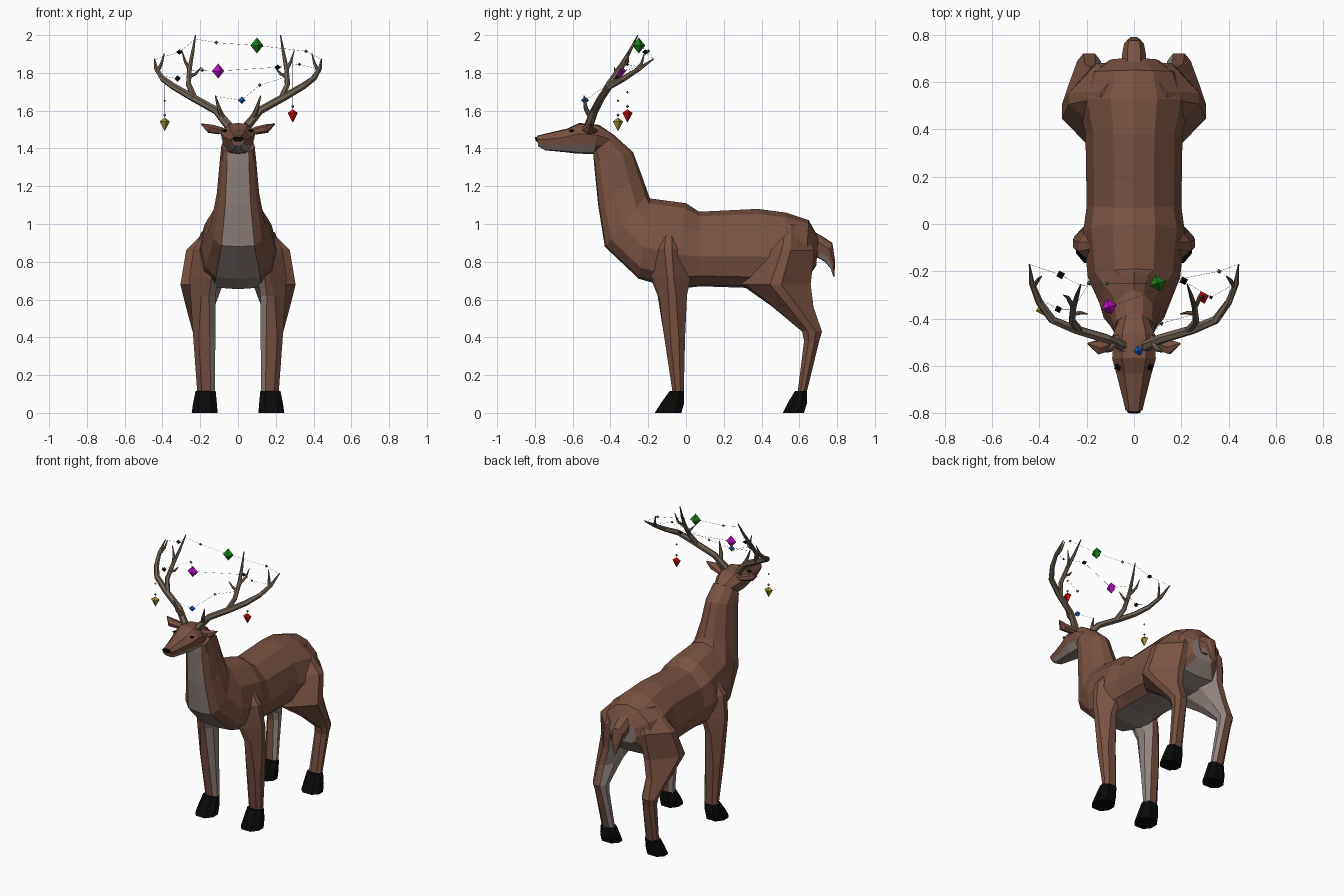
import bpy, bmesh
from math import sin, cos, pi
from mathutils import Vector as V

if "Cube" in bpy.data.objects:
    bpy.data.objects.remove(bpy.data.objects["Cube"])


def mat(name, r, g, b):
    m = bpy.data.materials.new(name)
    m.diffuse_color = (r, g, b, 1)
    m.use_nodes = True
    m.node_tree.nodes["Principled BSDF"].inputs["Base Color"].default_value = m.diffuse_color
    return m


BROWN = mat("brown_coat", 0.19, 0.083, 0.053)
PALE = mat("pale_coat", 0.29, 0.23, 0.21)
BLACK = mat("black", 0.003, 0.003, 0.003)
HORN = mat("horn", 0.17, 0.125, 0.09)
GREY = mat("grey_bead", 0.25, 0.25, 0.25)
RED, GREEN = mat("red", 0.6, 0.003, 0.003), mat("green", 0.01, 0.22, 0.01)
BLUE, PURPLE = mat("blue", 0.01, 0.12, 0.6), mat("purple", 0.5, 0.005, 0.6)
YELLOW = mat("yellow", 0.4, 0.3, 0.03)


def finish(name, bm, mats):
    bmesh.ops.recalc_face_normals(bm, faces=bm.faces)
    me = bpy.data.meshes.new(name)
    bm.to_mesh(me)
    bm.free()
    for m in mats:
        me.materials.append(m)
    ob = bpy.data.objects.new(name, me)
    bpy.context.collection.objects.link(ob)
    return ob


def loft(name, rings, mats, pale=(), pale_from=0):
    """Skin a list of rings; segments listed in pale take the second material."""
    bm = bmesh.new()
    vs = [[bm.verts.new(p) for p in r] for r in rings]
    n = len(vs[0])
    for k, (a, b) in enumerate(zip(vs, vs[1:])):
        for i in range(n):
            j = (i + 1) % n
            bm.faces.new((a[i], a[j], b[j], b[i])).material_index = int(i in pale and k >= pale_from)
    bm.faces.new(vs[0]).material_index = int(bool(pale) and not pale_from)
    bm.faces.new(vs[-1])
    return finish(name, bm, mats)


def section(ty, tz, by, bz, w, half):
    """Symmetric ring between a top point and a bottom point."""
    right = [(x * w, ty + (by - ty) * t, tz + (bz - tz) * t) for t, x in half]
    return right + [(-x, y, z) for x, y, z in right[-2:0:-1]]


def leg_ring(side, z, y0, y1, x0, x1, bulge=0.0):
    """Chamfered box ring: front, outer, back, inner; bulge rounds the outer side."""
    c, e = .3 + bulge * .12, .75 - bulge * .3
    cut = ((.25, 0), (e, bulge * .08), (1, c), (1, 1 - c), (e, 1), (.25, 1), (0, .7), (0, .3))
    return [(side * (x0 + (x1 - x0) * u), y0 + (y1 - y0) * v, z) for u, v in cut]


def tube(name, pts, radii, m, n=6, flat=1.0):
    pts = [V(p) for p in pts]
    rings = []
    for i, (p, r) in enumerate(zip(pts, radii)):
        d = (pts[min(i + 1, len(pts) - 1)] - pts[max(i - 1, 0)]).normalized()
        a = d.cross(V((0.3, 1, 0.1))).normalized()
        b = d.cross(a)
        rings.append([p + r * (a * cos(k * 2 * pi / n) * flat + b * sin(k * 2 * pi / n)) for k in range(n)])
    return loft(name, rings, [m])


def gem(name, p, r, h, m, drop=0.0):
    """Octahedron, with its waist raised for hanging drops."""
    bm = bmesh.new()
    x, y, z = p
    ring = [bm.verts.new((x + r * cos(k * pi / 2 + .3), y + r * sin(k * pi / 2 + .3), z + drop)) for k in range(4)]
    for tip in (bm.verts.new((x, y, z + h)), bm.verts.new((x, y, z - h))):
        for k in range(4):
            bm.faces.new((ring[k], ring[(k + 1) % 4], tip))
    return finish(name, bm, [m])


# Torso and neck, rump to throat
half = ((0, 0), (.06, .42), (.27, .84), (.6, 1), (.86, .88), (.98, .6), (1, 0))
trunk = [(.70, .93, .69, .78, .10), (.65, 1.02, .63, .69, .19), (.53, 1.06, .52, .66, .235),
         (.38, 1.08, .38, .66, .205), (.07, 1.065, .08, .67, .20), (0, 1.11, -.06, .655, .215),
         (-.19, 1.135, -.25, .71, .195), (-.2, 1.16, -.43, .88, .145), (-.235, 1.26, -.465, 1.10, .112),
         (-.28, 1.38, -.488, 1.33, .095), (-.38, 1.47, -.49, 1.38, .088)]
loft("torso_and_neck", [section(*s, half) for s in trunk], [BROWN, PALE], (5, 6))

# Head, back of skull to muzzle
hhalf = ((0, 0), (.04, .55), (.35, 1), (.7, .85), (.96, .5), (1, 0))
head = [(-.38, 1.47, -.43, 1.40, .06), (-.46, 1.525, -.49, 1.37, .09), (-.565, 1.535, -.58, 1.373, .092),
        (-.63, 1.505, -.64, 1.38, .074), (-.75, 1.477, -.745, 1.39, .045), (-.79, 1.467, -.783, 1.412, .036)]
loft("head", [section(*s, hhalf) for s in head], [BROWN, PALE], (3, 4, 5, 6), 1)
loft("nose", [section(-.78, 1.463, -.775, 1.437, .034, hhalf),
              section(-.80, 1.46, -.795, 1.437, .026, hhalf)], [BLACK])

# Tail
tail = [(.66, .97, .66, .84, .05), (.73, .93, .70, .82, .05), (.775, .90, .735, .80, .042),
        (.79, .80, .765, .765, .025), (.785, .72, .78, .722, .006)]
loft("tail", [section(*s, hhalf) for s in tail], [BROWN, PALE], (3, 4, 5, 6), 1)

# Legs: z, front y, back y, inner x, outer x, bulge
front = [(1.03, -.14, -.03, .05, .125, 1), (.87, -.22, .03, .07, .235, 1), (.72, -.19, .025, .10, .257, 1),
         (.62, -.15, .005, .12, .252, .6), (.40, -.115, -.005, .12, .237), (.10, -.07, -.012, .122, .215)]
hind = [(1.0, .47, .62, .04, .14, 1), (.86, .38, .68, .06, .275, 1), (.68, .29, .66, .08, .305, 1),
        (.56, .46, .675, .125, .275, .7), (.43, .615, .72, .14, .24), (.38, .625, .705, .14, .23),
        (.10, .59, .637, .125, .215)]
for s, tag in ((1, "right"), (-1, "left")):
    for kind, spec, heel, toe in (("front", front, -.01, .155), ("hind", hind, .64, .128)):
        loft(f"{kind}_leg_{tag}", [leg_ring(s, *r) for r in spec], [BROWN, PALE], (5, 6, 7), 1)
        loft(f"{kind}_hoof_{tag}", [leg_ring(s, 0, heel - toe, heel - .015, .108, .245),
                                    leg_ring(s, .05, heel - toe * .8, heel, .112, .238),
                                    leg_ring(s, .115, heel - toe * .5, heel, .118, .225)], [BLACK])

    # Ears and eyes
    tube(f"ear_{tag}", [(s * .06, -.48, 1.49), (s * .10, -.505, 1.495), (s * .15, -.52, 1.505), (s * .195, -.505, 1.53)],
         (.018, .03, .034, .004), BROWN, 6, .7)
    gem(f"eye_{tag}", (s * .068, -.605, 1.494), .017, .009, BLACK)

    # Antlers: main beam then tines
    beams = {
        "beam": ([(.05, -.515, 1.52), (.115, -.485, 1.60), (.25, -.445, 1.675), (.345, -.405, 1.73),
                  (.40, -.33, 1.77), (.432, -.25, 1.82), (.442, -.17, 1.875)], (.024, .021, .02, .018, .016, .012, .003)),
        "brow_tine": ([(.08, -.50, 1.56), (.10, -.53, 1.61), (.12, -.54, 1.68)], (.016, .012, .003)),
        "middle_tine": ([(.23, -.45, 1.665), (.262, -.41, 1.74), (.257, -.355, 1.82), (.24, -.30, 1.91),
                         (.225, -.255, 2.0)], (.017, .015, .013, .009, .003)),
        "inner_prong": ([(.26, -.38, 1.78), (.225, -.375, 1.795), (.195, -.38, 1.83)], (.011, .008, .002)),
        "fork_prong": ([(.258, -.35, 1.82), (.28, -.31, 1.86), (.298, -.30, 1.92)], (.011, .008, .002)),
        "end_prong": ([(.425, -.265, 1.81), (.405, -.235, 1.85), (.39, -.22, 1.905)], (.011, .008, .002)),
    }
    for part, (pts, radii) in beams.items():
        tube(f"antler_{part}_{tag}", [(s * x, y, z) for x, y, z in pts], radii, HORN)

# Strung gems and beads: position, radius, half height, colour
gems = {
    "green_gem": ((.10, -.25, 1.945), .036, .042, GREEN), "purple_gem": ((-.105, -.35, 1.81), .034, .04, PURPLE),
    "blue_gem": ((.02, -.535, 1.655), .022, .02, BLUE),
    "black_bead_1": ((-.31, -.215, 1.91), .019, .014, BLACK), "black_bead_2": ((-.32, -.36, 1.77), .017, .017, BLACK),
    "black_bead_3": ((.21, -.24, 1.83), .019, .014, BLACK), "black_bead_4": ((.325, -.31, 1.845), .009, .009, BLACK),
    "grey_bead_1": ((-.115, -.25, 1.96), .011, .011, GREY), "grey_bead_2": ((-.19, -.25, 1.815), .011, .011, GREY),
    "grey_bead_3": ((.115, -.42, 1.735), .011, .011, GREY), "grey_bead_4": ((.36, -.20, 1.915), .011, .011, GREY)}
for name, (p, r, h, m) in gems.items():
    gem(name, p, r, h, m)

# Pendants hanging from the beams
for tag, x, y, z, top, m in (("red", .29, -.31, 1.572, 1.86, RED), ("yellow", -.388, -.36, 1.527, 1.76, YELLOW)):
    gem(f"{tag}_drop", (x, y, z), .028, .036, m, .016)
    gem(f"{tag}_bead_low", (x, y, z + .05), .009, .011, GREY)
    gem(f"{tag}_bead_high", (x, y, z + .125), .007, .008, m)
    tube(f"{tag}_cord", [(x, y, z), (x, y, top)], (.0006, .0006), GREY, 4)

# Strings between the antlers
at = lambda *names: [gems[n][0] for n in names]
strings = [[(-.442, -.17, 1.87)] + at("black_bead_1") + [(-.226, -.26, 1.98)]
           + at("grey_bead_1", "green_gem", "grey_bead_4") + [(.442, -.17, 1.87)],
           [(-.41, -.31, 1.785)] + at("black_bead_2") + [(-.257, -.36, 1.81)]
           + at("grey_bead_2", "purple_gem", "black_bead_3", "black_bead_4") + [(.43, -.25, 1.82)],
           [(-.12, -.54, 1.675)] + at("blue_gem", "grey_bead_3") + [(.26, -.38, 1.78)]]
for i, pts in enumerate(strings):
    for j, (a, b) in enumerate(zip(pts, pts[1:])):
        tube(f"string_{i + 1}_{j + 1}", [a, b], (.0006, .0006), GREY, 4)
